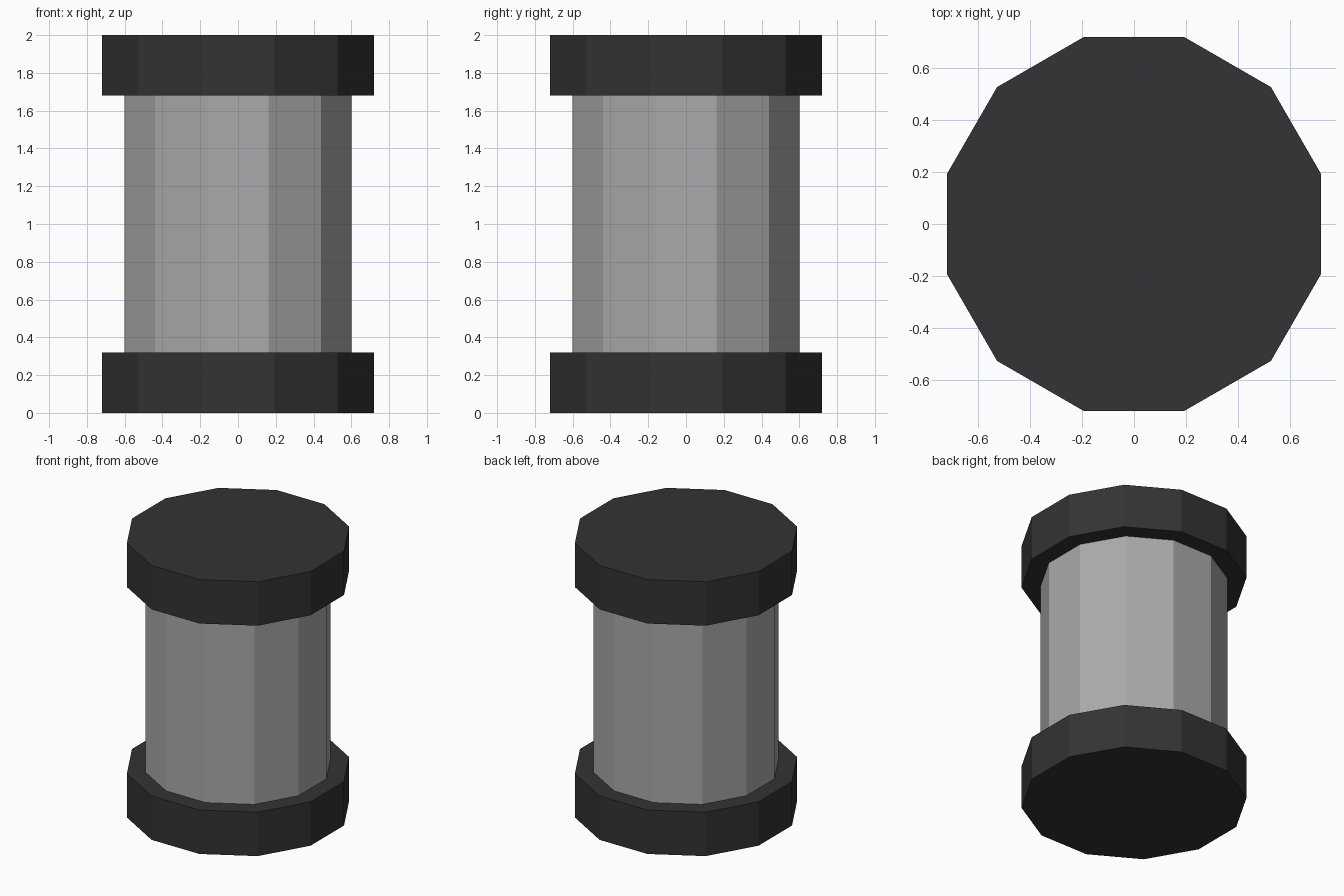
import bpy, math

if "Cube" in bpy.data.objects:
    bpy.data.objects.remove(bpy.data.objects["Cube"])


def material(name, value):
    m = bpy.data.materials.new(name)
    m.diffuse_color = (value, value, value, 1)
    m.use_nodes = True
    m.node_tree.nodes["Principled BSDF"].inputs["Base Color"].default_value = m.diffuse_color
    return m


dark = material("dark grey", 0.033)
light = material("light grey", 0.40)


def prism(name, half_width, z0, z1, mat):
    """Twelve-sided prism with flat sides facing the axes."""
    bpy.ops.mesh.primitive_cylinder_add(
        vertices=12, radius=half_width / math.cos(math.pi / 12),
        depth=z1 - z0, location=(0, 0, (z0 + z1) / 2),
        rotation=(0, 0, math.pi / 12))
    ob = bpy.context.object
    ob.name = name
    ob.data.materials.append(mat)
    return ob


# Barrel between two wider end caps
prism("barrel", 0.60, 0.32, 1.68, light)
prism("bottom_cap", 0.72, 0.0, 0.32, dark)
prism("top_cap", 0.72, 1.68, 2.0, dark)
